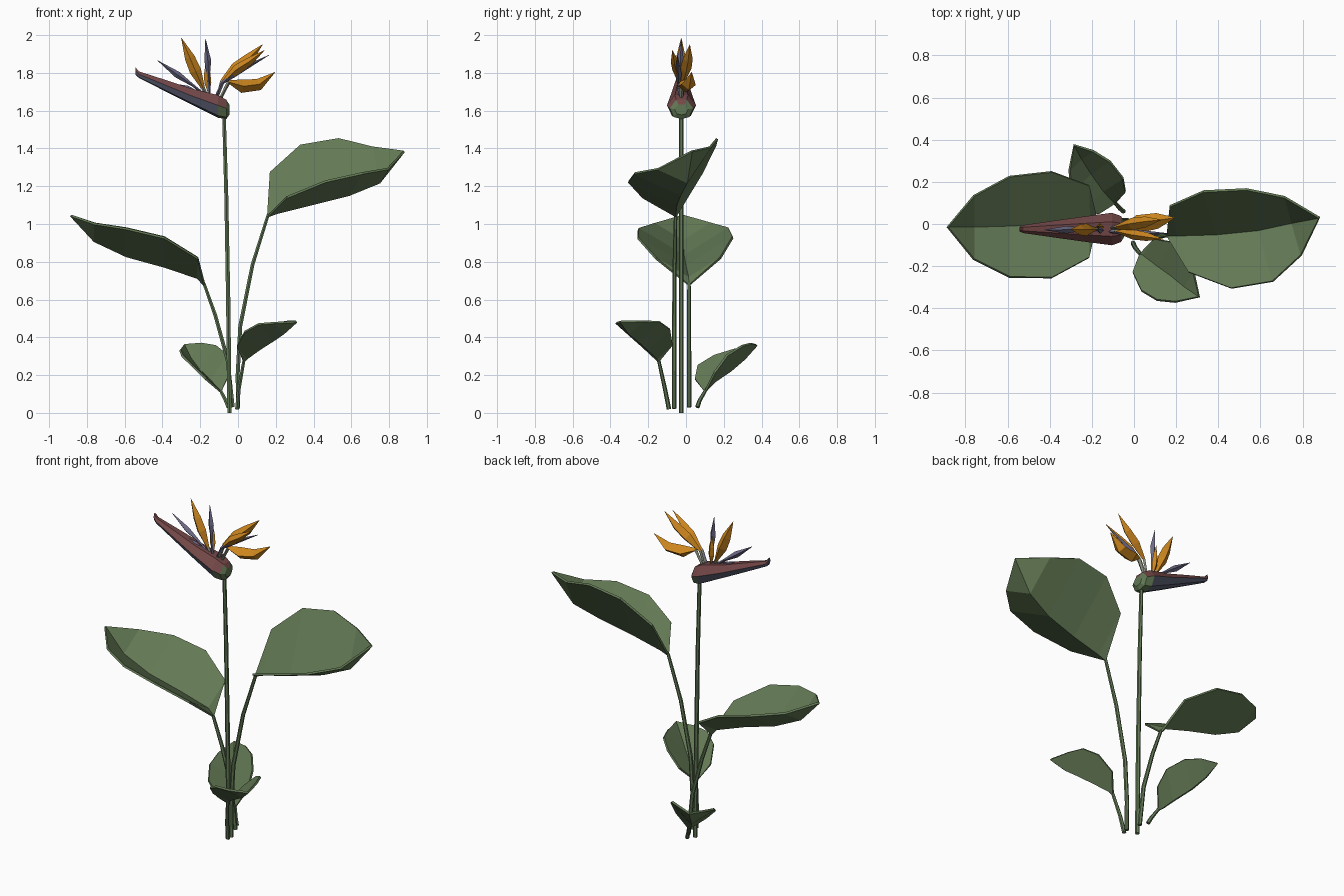
import bpy, math
from mathutils import Vector


def material(name, rgb):
    m = bpy.data.materials.new(name)
    m.diffuse_color = (*rgb, 1)
    return m


LEAF = material("leaf green", (0.125, 0.192, 0.090))
STEM = material("stem green", (0.120, 0.190, 0.090))
RED = material("bract red", (0.175, 0.064, 0.064))
BLUE = material("bract slate", (0.105, 0.115, 0.170))
ORANGE = material("sepal orange", (0.60, 0.235, 0.013))
VIOLET = material("petal violet", (0.15, 0.145, 0.24))
PALE = material("pale stalk", (0.24, 0.26, 0.20))


def make(name, verts, faces, mats):
    me = bpy.data.meshes.new(name)
    me.from_pydata([tuple(v) for v in verts], [], faces)
    for m in mats:
        me.materials.append(m)
    ob = bpy.data.objects.new(name, me)
    bpy.context.collection.objects.link(ob)
    return ob


def skin(n_rings, n):
    """Faces joining n_rings rings of n points, with caps."""
    faces = [tuple(reversed(range(n))), tuple(range((n_rings - 1) * n, n_rings * n))]
    for i in range(n_rings - 1):
        for j in range(n):
            k = (j + 1) % n
            faces.append((i * n + j, i * n + k, (i + 1) * n + k, (i + 1) * n + j))
    return faces


def sweep(name, path, radii, mats, sides=6, flat=1.0):
    """Tapered tube along a path; flat scales it across its bend plane."""
    pts = [Vector(p) for p in path]
    verts = []
    for i, p in enumerate(pts):
        t = (pts[min(i + 1, len(pts) - 1)] - pts[max(i - 1, 0)]).normalized()
        u = Vector((0, 1, 0))
        u = (u - t * u.dot(t)).normalized()
        v = t.cross(u)
        for j in range(sides):
            a = 2 * math.pi * j / sides
            verts.append(p + radii[i] * (math.cos(a) * u * flat + math.sin(a) * v))
    ob = make(name, verts, skin(len(pts), sides), mats)
    if len(mats) > 1:  # second colour on the first segment
        for f in ob.data.polygons[2:2 + sides]:
            f.material_index = 1
    return ob


def leaf(name, mid, left, right):
    """Folded blade: midrib path plus left and right side vectors."""
    mid = [Vector(p) for p in mid]
    left, right = Vector(left), Vector(right)
    verts = [mid[0], mid[-1]]
    for p, w in zip(mid[1:-1], (0.68, 1.0, 0.95, 0.6)):
        verts += [p + left * w, p, p + right * w]
    faces = [(0, 3, 2), (0, 4, 3), (1, 11, 12), (1, 12, 13)]
    for i in range(3):
        a = 2 + 3 * i
        faces += [(a, a + 1, a + 4, a + 3), (a + 1, a + 2, a + 5, a + 4)]
    ob = make(name, verts, faces, [LEAF])
    s = ob.modifiers.new("thickness", "SOLIDIFY")
    s.thickness, s.offset = 0.012, 0


# Stems
sweep("flower_stem", [(-.045, -.025, 0), (-.052, -.025, .6), (-.062, -.025, 1.15), (-.075, -.025, 1.6)],
      [.013, .013, .012, .011], [STEM])
sweep("right_leaf_stem", [(0, -.063, .022), (-.002, -.063, .2), (.012, -.062, .46), (.077, -.06, .785), (.16, -.055, 1.05)],
      [.012, .012, .012, .011, .009], [STEM])
sweep("left_leaf_stem", [(-.028, .016, .03), (-.055, .016, .28), (-.12, .016, .516), (-.18, .016, .685)],
      [.012, .012, .011, .009], [STEM])
sweep("small_front_leaf_stem", [(-.005, -.09, .02), (.005, -.112, .13), (.032, -.145, .28)],
      [.012, .011, .009], [STEM])
sweep("small_back_leaf_stem", [(-.05, .06, .03), (-.065, .072, .065), (-.092, .103, .118)],
      [.012, .011, .009], [STEM])

# Leaves
leaf("right_leaf", [(.156, -.055, 1.04), (.21, -.055, 1.06), (.39, -.05, 1.105), (.59, -.03, 1.155),
                    (.75, .005, 1.22), (.88, .03, 1.385)], (-.06, .205, .312), (.072, -.255, .12))
leaf("left_leaf", [(-.177, .016, .675), (-.213, .014, .715), (-.39, 0, .775), (-.59, -.01, .83),
                   (-.76, -.015, .91), (-.885, -.015, 1.045)], (0, -.255, .152), (0, .248, .155))
leaf("small_front_leaf", [(.03, -.143, .27), (.045, -.15, .288), (.11, -.2, .335), (.18, -.25, .38),
                          (.24, -.3, .42), (.31, -.346, .483)], (.073, .115, .108), (-.075, -.117, .095))
leaf("small_back_leaf", [(-.09, .1, .11), (-.105, .112, .125), (-.147, .157, .17), (-.205, .24, .227),
                         (-.25, .31, .287), (-.285, .375, .36)], (-.095, -.095, .08), (.095, .06, .135))

# Beak-shaped bract: (x, bottom z, top z, half width) stations
stations = [(-.046, 1.578, 1.632, .036), (-.062, 1.556, 1.658, .062), (-.105, 1.562, 1.682, .077),
            (-.25, 1.634, 1.718, .058), (-.4, 1.71, 1.768, .037), (-.525, 1.774, 1.808, .019),
            (-.543, 1.79, 1.83, .012)]
profile = [(-.45, 1), (.45, 1), (1, .55), (.66, .1), (0, 0), (-.66, .1), (-1, .55)]
ring = [Vector((x, -.024 + a * w, lo + b * (hi - lo))) for x, lo, hi, w in stations for a, b in profile]
bract = make("bract", ring, skin(len(stations), len(profile)), [RED, BLUE, STEM])
for f in bract.data.polygons:
    knob = f.center.x > -.11
    if f.normal.z > 0.2 and not (knob and f.center.z < 1.642):
        f.material_index = 0
    else:
        f.material_index = 2 if knob else 1

# Orange sepals: narrow stalk widening to a pointed blade
BLADE = [.007, .010, .031, .027, .001]
sepals = {
    "sepal_upright": [(-.16, -.025, 1.67), (-.185, -.025, 1.72), (-.225, -.027, 1.81), (-.255, -.027, 1.88), (-.3, -.025, 1.985)],
    "sepal_middle": [(-.15, -.025, 1.67), (-.155, -.02, 1.7), (-.16, -.015, 1.75), (-.163, -.012, 1.8), (-.168, -.01, 1.87)],
    "sepal_right_front": [(-.11, -.03, 1.67), (-.08, -.035, 1.75), (-.005, -.05, 1.82), (.06, -.06, 1.86), (.14, -.072, 1.92)],
    "sepal_right_back": [(-.11, -.02, 1.67), (-.085, -.015, 1.755), (-.01, 0, 1.825), (.055, .01, 1.875), (.13, .02, 1.95)],
    "sepal_low": [(-.09, -.025, 1.67), (-.05, -.02, 1.75), (.02, 0, 1.73), (.11, .015, 1.738), (.195, .03, 1.803)],
}
SCALE = {"sepal_middle": .6, "sepal_low": 1.15, "sepal_right_front": .8}
for name, path in sepals.items():
    sweep(name, path, [r * SCALE.get(name, 1) for r in BLADE], [ORANGE, PALE], 4,
          1.2 if name == "sepal_low" else .95)

# Violet arrow petals
DART = [.006, .007, .018, .001]
petals = {
    "petal_upright": [(-.15, -.03, 1.68), (-.156, -.03, 1.78), (-.16, -.03, 1.865), (-.172, -.025, 1.98)],
    "petal_left": [(-.17, -.025, 1.68), (-.24, -.025, 1.735), (-.32, -.027, 1.79), (-.425, -.028, 1.865)],
    "petal_low_left": [(-.16, -.025, 1.67), (-.22, -.025, 1.7), (-.27, -.025, 1.715), (-.36, -.025, 1.745)],
    "petal_right": [(-.12, -.035, 1.67), (-.085, -.04, 1.745), (-.03, -.04, 1.79), (.165, -.045, 1.895)],
}
for name, path in petals.items():
    sweep(name, path, DART, [VIOLET], 4)
